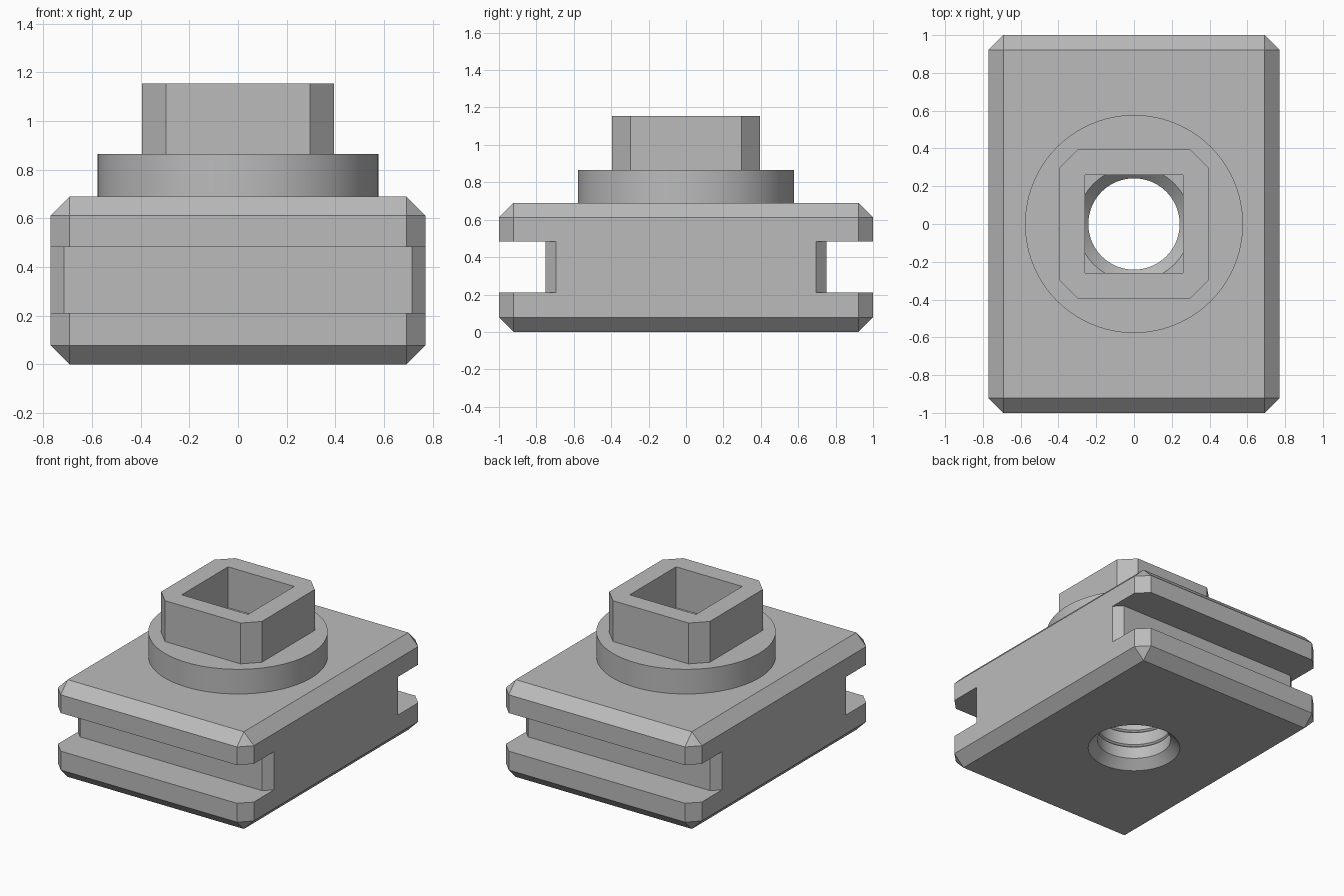
import bpy, bmesh, math

old = bpy.data.objects.get("Cube")
if old:
    bpy.data.objects.remove(old, do_unlink=True)

steel = bpy.data.materials.new("plain grey metal")
steel.use_nodes = True
grey = (0.5, 0.5, 0.5, 1)
steel.diffuse_color = grey
steel.node_tree.nodes["Principled BSDF"].inputs["Base Color"].default_value = grey


def add_object(name, bm):
    bmesh.ops.recalc_face_normals(bm, faces=bm.faces)
    mesh = bpy.data.meshes.new(name)
    bm.to_mesh(mesh)
    bm.free()
    mesh.materials.append(steel)
    obj = bpy.data.objects.new(name, mesh)
    bpy.context.collection.objects.link(obj)
    return obj


def prism(name, outline, low, high):
    bm = bmesh.new()
    base = bm.faces.new([bm.verts.new((x, y, low)) for x, y in outline])
    top = bmesh.ops.extrude_face_region(bm, geom=[base])["geom"]
    verts = [v for v in top if isinstance(v, bmesh.types.BMVert)]
    bmesh.ops.translate(bm, verts=verts, vec=(0, 0, high - low))
    return add_object(name, bm)


def chamfered_square(half, cut):
    a, b = half, half - cut
    return [(a, -b), (a, b), (b, a), (-b, a), (-a, b), (-a, -b), (-b, -a), (b, -a)]


def combine(target, tool, operation):
    mod = target.modifiers.new("cut", "BOOLEAN")
    mod.operation = operation
    mod.solver = "EXACT"
    mod.object = tool
    tool.hide_render = True
    graph = bpy.context.evaluated_depsgraph_get()
    result = bpy.data.meshes.new_from_object(target.evaluated_get(graph))
    target.modifiers.clear()
    target.data = result
    bpy.data.objects.remove(tool, do_unlink=True)


# Base block with every edge chamfered
W, L, H, C = 0.77, 1.0, 0.69, 0.078
bm = bmesh.new()
bmesh.ops.create_cube(bm, size=1)
for v in bm.verts:
    v.co = (v.co.x * 2 * W, v.co.y * 2 * L, (v.co.z + 0.5) * H)
bmesh.ops.bevel(bm, geom=bm.edges[:], offset=C, segments=1, affect="EDGES")
block = add_object("slotted_block", bm)

# Slots across the front and back, leaving a core with chamfered corners
for side in (-1, 1):
    slot = [(-0.9, 0.695), (-W, 0.695), (-0.715, 0.75), (0.715, 0.75),
            (W, 0.695), (0.9, 0.695), (0.9, 1.1), (-0.9, 1.1)]
    tool = prism("slot_cutter", [(x, side * y) for x, y in slot], 0.212, 0.483)
    combine(block, tool, "DIFFERENCE")

# Round shoulder on top of the block
FLOOR = 0.865
N = 96
circle = [(0.577 * math.cos(math.tau * i / N), 0.577 * math.sin(math.tau * i / N))
          for i in range(N)]
combine(block, prism("shoulder", circle, 0.5, FLOOR), "UNION")

# Through bore, countersunk at both ends, with shallow thread grooves
R = 0.242
profile = [(0, -0.1), (R + 0.16, -0.1), (R, 0.06)]
for i in range(6):
    z = 0.155 + 0.11 * i
    profile += [(R, z - 0.01), (R + 0.012, z), (R, z + 0.01)]
profile += [(R, FLOOR - 0.06), (R + 0.1, FLOOR + 0.04), (0, FLOOR + 0.04)]
bm = bmesh.new()
verts = [bm.verts.new((r, 0, z)) for r, z in profile]
edges = [bm.edges.new(pair) for pair in zip(verts, verts[1:])]
bmesh.ops.spin(bm, geom=verts + edges, cent=(0, 0, 0), axis=(0, 0, 1),
               angle=math.tau, steps=64)
bmesh.ops.remove_doubles(bm, verts=bm.verts, dist=0.0001)
combine(block, add_object("bore_cutter", bm), "DIFFERENCE")

# Square collar with chamfered corners and a square socket
collar = prism("square_collar", chamfered_square(0.395, 0.098), FLOOR, 1.155)
s = 0.26
socket = prism("socket_cutter", [(-s, -s), (s, -s), (s, s), (-s, s)], 0.8, 1.3)
combine(collar, socket, "DIFFERENCE")

# Smooth curved walls, crisp edges
for obj in (block, collar):
    bpy.ops.object.select_all(action="DESELECT")
    obj.select_set(True)
    bpy.context.view_layer.objects.active = obj
    bpy.ops.object.shade_smooth_by_angle(angle=math.radians(25))
